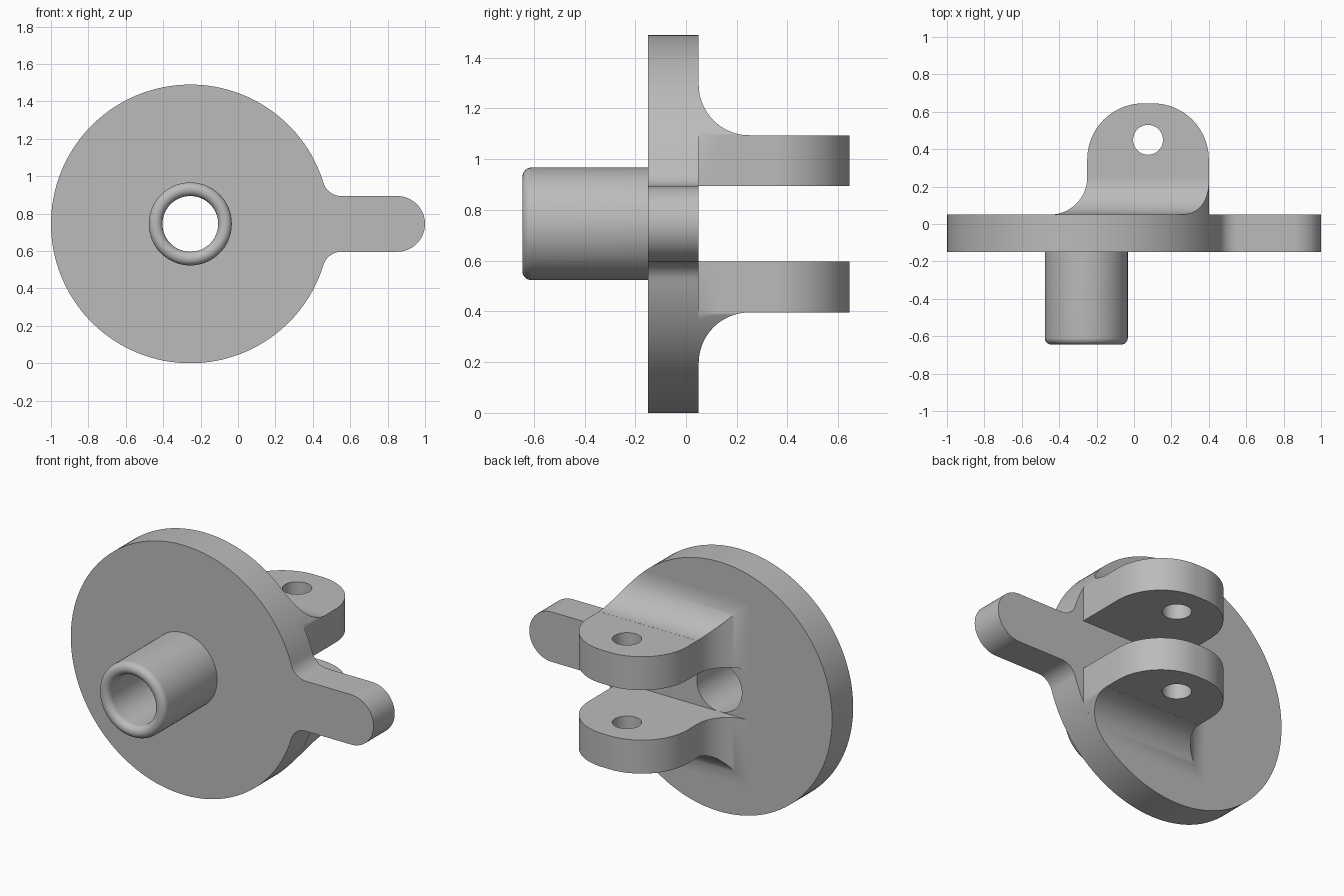
import bpy, bmesh
from math import sin, cos, pi, asin, sqrt
from mathutils import Vector

if "Cube" in bpy.data.objects:
    bpy.data.objects.remove(bpy.data.objects["Cube"])

# Main dimensions
CENTRE = Vector((-0.255, 0, 0.745))
DISC_R, BORE_R, TUBE_R = 0.745, 0.149, 0.222
FRONT, BACK, REACH = -0.149, 0.05, 0.645
LUG_LEFT, LUG_RIGHT = 0.40, -0.25
LUG_IN, LUG_OUT = 0.149, 0.349      # heights from the disc axis
FILLET = 0.2

grey = bpy.data.materials.new("plain grey")
grey.use_nodes = True
colour = (0.5, 0.5, 0.5, 1)
grey.diffuse_color = colour
grey.node_tree.nodes["Principled BSDF"].inputs["Base Color"].default_value = colour


def finish(name, bm):
    bmesh.ops.remove_doubles(bm, verts=bm.verts[:], dist=1e-5)
    bmesh.ops.recalc_face_normals(bm, faces=bm.faces[:])
    mesh = bpy.data.meshes.new(name)
    bm.to_mesh(mesh)
    bm.free()
    mesh.materials.append(grey)
    ob = bpy.data.objects.new(name, mesh)
    bpy.context.collection.objects.link(ob)
    bpy.ops.object.select_all(action='DESELECT')
    ob.select_set(True)
    bpy.context.view_layer.objects.active = ob
    bpy.ops.object.shade_smooth_by_angle()
    return ob


def arc(cx, cy, r, a0, a1, n):
    return [(cx + r * cos(a0 + (a1 - a0) * i / n),
             cy + r * sin(a0 + (a1 - a0) * i / n)) for i in range(n + 1)]


def prism(name, loops, place, depth):
    """Fill an outline with holes, then extrude it along depth."""
    bm = bmesh.new()
    for loop in loops:
        vs = [bm.verts.new(place(*p)) for p in loop]
        for i, v in enumerate(vs):
            bm.edges.new((vs[i - 1], v))
    bmesh.ops.remove_doubles(bm, verts=bm.verts[:], dist=1e-5)
    bmesh.ops.triangle_fill(bm, edges=bm.edges[:], use_beauty=True)
    out = bmesh.ops.extrude_face_region(bm, geom=bm.faces[:])
    moved = [g for g in out["geom"] if isinstance(g, bmesh.types.BMVert)]
    bmesh.ops.translate(bm, verts=moved, vec=depth)
    return finish(name, bm)


# Disc with handle tab, blended by neck fillets, and a central bore
neck = 0.1
nz = LUG_IN + neck
na = asin(nz / (DISC_R + neck))
nx = (DISC_R + neck) * cos(na)
tab_x = 1 - BORE_R - CENTRE.x
outline = (arc(0, 0, DISC_R, na, 2 * pi - na, 120)
           + arc(nx, -nz, neck, pi - na, pi / 2, 12)
           + arc(tab_x, 0, BORE_R, -pi / 2, pi / 2, 32)
           + arc(nx, nz, neck, -pi / 2, na - pi, 12))
bore = arc(0, 0, BORE_R, 0, 2 * pi, 64)
prism("disc_with_tab", [outline, bore],
      lambda u, v: CENTRE + Vector((u, FRONT, v)), Vector((0, BACK - FRONT, 0)))

# Hollow spigot with a fully rounded lip
bm = bmesh.new()
lip = (TUBE_R - BORE_R) / 2
profile = ([(TUBE_R, FRONT)]
           + arc(BORE_R + lip, -REACH + lip, lip, 0, -pi, 16)
           + [(BORE_R, FRONT)])
vs = [bm.verts.new(CENTRE + Vector((r, y, 0))) for r, y in profile]
es = [bm.edges.new(pair) for pair in zip(vs, vs[1:])]
bmesh.ops.spin(bm, geom=vs + es, cent=CENTRE, axis=(0, 1, 0), angle=2 * pi,
               steps=64, use_merge=True)
finish("spigot_tube", bm)

# Pair of clevis lugs, each with a flared root trimmed to the disc rim
corner = 0.3
mid = (LUG_LEFT + LUG_RIGHT) / 2
root = BACK + FILLET
lug_outline = ([(LUG_RIGHT, root), (LUG_LEFT, root)]
               + arc(LUG_LEFT - corner, REACH - corner, corner, 0, pi / 2, 24)
               + arc(LUG_RIGHT + corner, REACH - corner, corner, pi / 2, pi, 24))
pin_hole = arc(mid, 0.45, 0.08, 0, 2 * pi, 48)


def flare_section(f):
    """Cross-section (x, height) of the root, widened by f."""
    pts = [(LUG_RIGHT - f, LUG_IN), (LUG_LEFT, LUG_IN)]
    for k in range(9):
        h = LUG_OUT + f * k / 8
        pts.append((min(LUG_LEFT, CENTRE.x + sqrt(DISC_R ** 2 - h * h)), h))
    return pts + [(LUG_RIGHT - f, LUG_OUT + f)]


for side, s in (("upper", 1), ("lower", -1)):
    prism(side + "_lug", [lug_outline, pin_hole],
          lambda u, v: Vector((u, v, CENTRE.z + s * LUG_IN)),
          Vector((0, 0, s * (LUG_OUT - LUG_IN))))
    bm = bmesh.new()
    rings = []
    for i in range(17):
        a = pi / 2 * i / 16
        y, f = root - FILLET * cos(a), FILLET * (1 - sin(a))
        if i == 0:
            y = BACK
        f = max(f, 0.0004)
        rings.append([bm.verts.new((x, y, CENTRE.z + s * h))
                      for x, h in flare_section(f)])
    for r0, r1 in zip(rings, rings[1:]):
        for i in range(len(r0)):
            bm.faces.new((r0[i - 1], r0[i], r1[i], r1[i - 1]))
    bm.faces.new(rings[0])
    bm.faces.new(rings[-1])
    finish(side + "_lug_root", bm)
